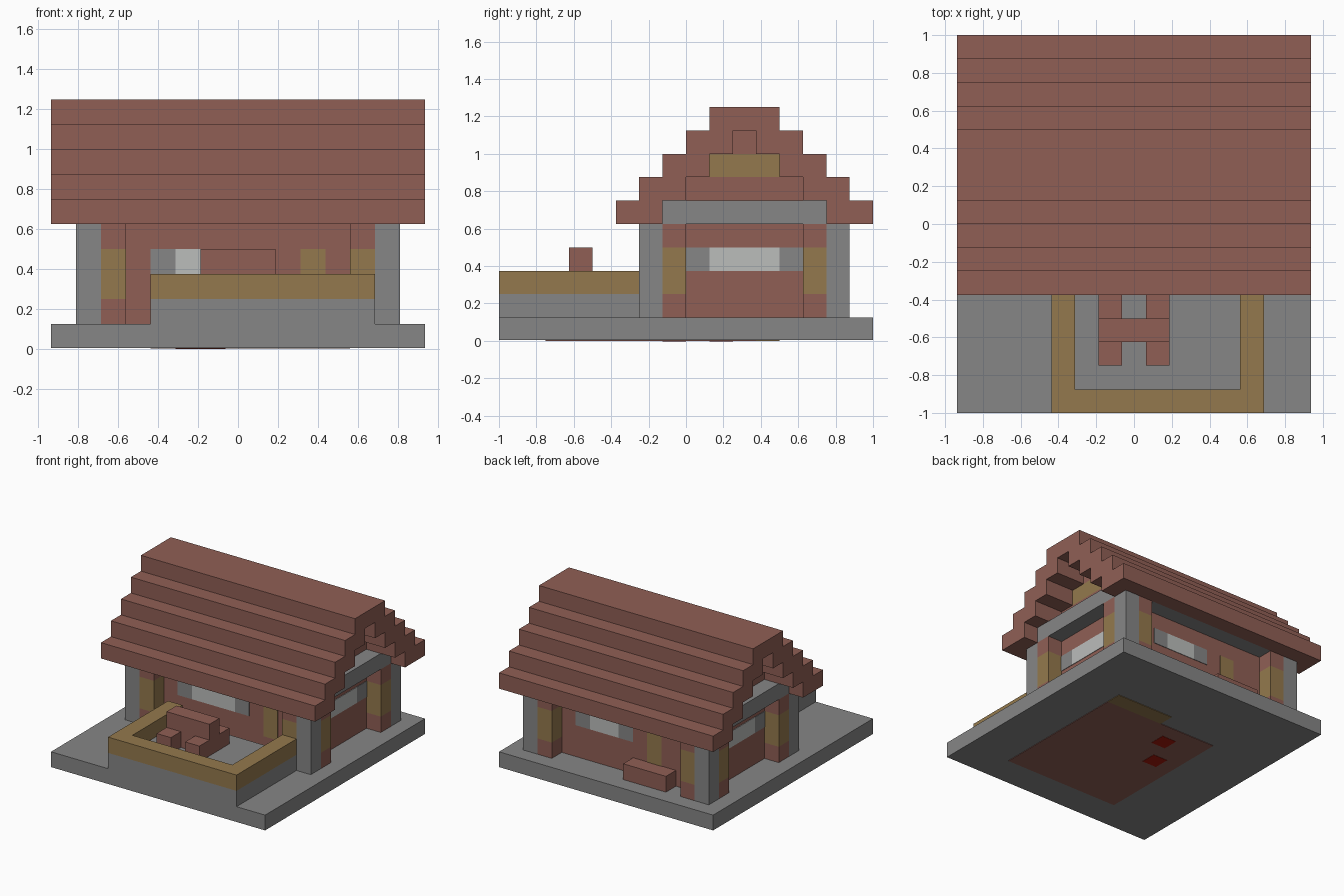
import bpy

if "Cube" in bpy.data.objects:
    bpy.data.objects.remove(bpy.data.objects["Cube"])

U = 0.125            # block size
W, D = 15, 16        # footprint in blocks
THIN = 0.004         # painted plate thickness


def material(name, rgb):
    """Flat colour from 0-255 display values."""
    lin = [((c / 255 + 0.055) / 1.055) ** 2.4 for c in rgb] + [1]
    m = bpy.data.materials.new(name)
    m.use_nodes = True
    m.diffuse_color = lin
    m.node_tree.nodes["Principled BSDF"].inputs["Base Color"].default_value = lin
    return m


STONE = material("stone grey", (134, 134, 134))
BRICK = material("brick red", (144, 95, 85))
WOOD = material("plank yellow", (148, 121, 77))
GLASS = material("pale glass", (187, 189, 187))
RED = material("bright red", (165, 25, 10))

FACES = [(0, 3, 2, 1), (4, 5, 6, 7), (0, 1, 5, 4), (1, 2, 6, 5), (2, 3, 7, 6), (3, 0, 4, 7)]


def box(name, mat, x, y, z):
    """Box from (start, end) ranges measured in blocks."""
    corners = [(0, 0), (1, 0), (1, 1), (0, 1)]
    verts = [((x[a] - W / 2) * U, (y[b] - D / 2) * U, z[c] * U)
             for c in (0, 1) for a, b in corners]
    mesh = bpy.data.meshes.new(name)
    mesh.from_pydata(verts, [], FACES)
    mesh.materials.append(mat)
    obj = bpy.data.objects.new(name, mesh)
    bpy.context.collection.objects.link(obj)
    return obj


def flip_x(r):
    return W - r[1], W - r[0]


def flip_y(r):           # the house is symmetric about block 10.5
    return 21 - r[1], 21 - r[0]


T = THIN / U

# Base slab, with the floor pattern on its underside
box("base_slab", STONE, (0, W), (0, D), (T, 1))
box("underside_floor", BRICK, (4, 12), (2, 11), (0, T))
box("underside_planks", WOOD, (8, 12), (11, 12), (0, T))
for n, (i, j) in enumerate([(6, 9), (5, 7)]):
    box(f"underside_red_{n}", RED, (i, i + 1), (j, j + 1), (-T / 2, T))

# House body
box("house_walls", BRICK, (2, 13), (7, 14), (1, 5))
box("stone_beam", STONE, (1, 14), (6, 15), (5, 6))

# Corner pillars, each with two banded posts beside it
for sx, fx in (("right", lambda r: r), ("left", flip_x)):
    for sy, fy in (("front", lambda r: r), ("back", flip_y)):
        tag = f"{sy}_{sx}"
        box(f"pillar_{tag}", STONE, fx((1, 2)), fy((6, 7)), (1, 5))
        for kind, px, py in (("a", (2, 3), (6, 7)), ("b", (1, 2), (7, 8))):
            for part, mat, z in (("foot", BRICK, (1, 2)), ("shaft", WOOD, (2, 4)),
                                 ("head", BRICK, (4, 5))):
                box(f"post_{kind}_{part}_{tag}", mat, fx(px), fy(py), z)


# Windows: pale glass with a grey block at each end
def window(name, start, end, place):
    for part, mat, r in (("frame_a", STONE, (start, start + 1)),
                         ("glass", GLASS, (start + 1, end - 1)),
                         ("frame_b", STONE, (end - 1, end))):
        x, y = place(r)
        box(f"{name}_{part}", mat, x, y, (3, 4))


FRONT, BACK = (7 - T, 7), (14, 14 + T)
window("front_window", 4, 9, lambda r: (r, FRONT))
window("back_window", 7, 11, lambda r: (r, BACK))
window("left_window", 8, 13, lambda r: ((13, 13 + T), r))
window("right_window", 8, 13, lambda r: ((2 - T, 2), r))
box("front_wood_panel", WOOD, (10, 11), FRONT, (2, 4))
box("back_wood_panel", WOOD, (5, 6), BACK, (2, 4))

# Stepped gable, closed at both ends
for n, mat in enumerate((BRICK, WOOD, BRICK)):
    box(f"gable_{n}", mat, (2, 13), (8 + n, 13 - n), (6 + n, 7 + n))

# Stepped roof
for side, fy in (("front", lambda r: r), ("back", flip_y)):
    box(f"eave_{side}", BRICK, (0, W), fy((5, 6)), (5, 6))
    for end, r in (("right", (0, 1)), ("left", (W - 1, W))):
        box(f"eave_end_{side}_{end}", BRICK, r, fy((6, 7)), (5, 6))
    for n in range(3):
        box(f"roof_step_{side}_{n}", BRICK, (0, W), fy((6 + n, 8 + n)), (6 + n, 7 + n))
box("roof_ridge", BRICK, (0, W), (9, 12), (9, 10))

# Front terrace with a low wooden fence
box("terrace", STONE, (4, 13), (0, 6), (1, 2))
box("fence_front", WOOD, (4, 13), (0, 1), (2, 3))
for side, r in (("right", (4, 5)), ("left", (12, 13))):
    box(f"fence_{side}", WOOD, r, (1, 6), (2, 3))

# Terrace table with a stool at each corner
box("table", BRICK, (6, 9), (3, 4), (2, 4))
for i in (6, 8):
    for j in (2, 4):
        box(f"stool_{i}_{j}", BRICK, (i, i + 1), (j, j + 1), (2, 3))

# Bench behind the house
box("back_bench", BRICK, (4, 7), (14, 15), (1, 2))
